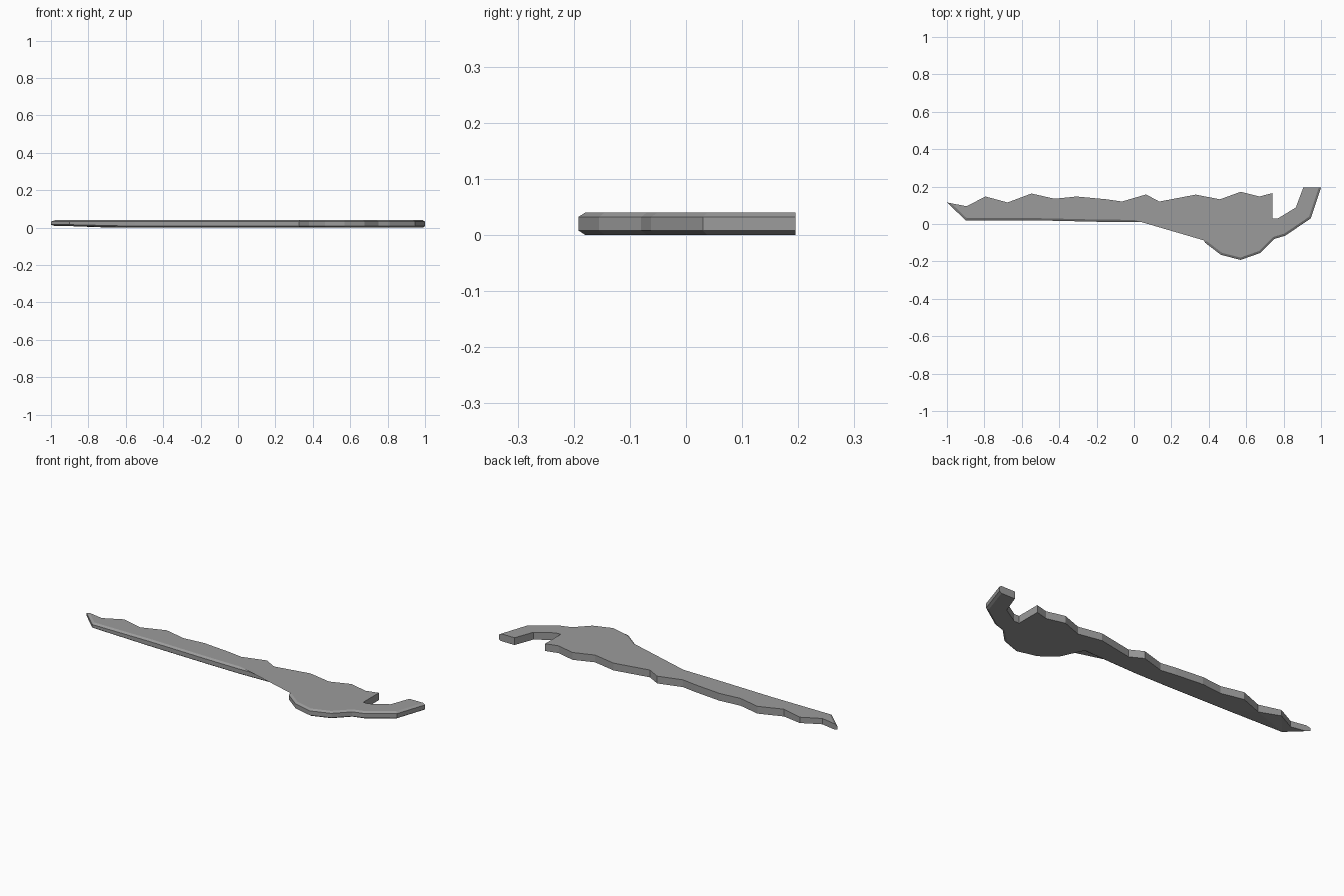
import bpy
import bmesh
from mathutils import Vector

cube = bpy.data.objects.get("Cube")
if cube:
    bpy.data.objects.remove(cube, do_unlink=True)

steel = bpy.data.materials.new("dull grey steel")
steel.use_nodes = True
GREY = (0.33, 0.33, 0.33, 1)
steel.diffuse_color = GREY
steel.node_tree.nodes["Principled BSDF"].inputs["Base Color"].default_value = GREY

# Chamfered lower edge: blade tip, blade, round belly, outside of the hook
lower_edge = [(-1, .115), (-.9, .02), (-.55, .02), (-.2, .012), (0, .01), (.325, .02),
              (.38, -.1), (.465, -.165), (.57, -.192), (.675, -.155), (.75, -.08),
              (.81, -.062), (.945, .03), (1, .195)]
# Square upper edge: inside of the hook, notch, wavy back of the blade
upper_edge = [(.905, .195), (.865, .088), (.77, .03), (.74, .03), (.74, .165),
              (.67, .147), (.57, .172), (.46, .132), (.33, .157), (.135, .12),
              (.065, .158), (-.065, .12), (-.147, .132), (-.307, .147), (-.425, .135),
              (-.548, .163), (-.676, .115), (-.794, .147), (-.895, .095)]
outline = [Vector(p) for p in lower_edge + upper_edge]
count = len(outline)
HEIGHT, CHAMFER, INSET = .04, .008, .012


def inward(a, b):
    d = (b - a).normalized()
    return Vector((-d.y, d.x))


def inset_point(i):
    """Meet the shifted lines of the two edges at a corner."""
    p = outline[i]
    n1 = inward(outline[i - 1], p)
    n2 = inward(p, outline[(i + 1) % count])
    last = len(lower_edge) - 1
    s1 = INSET if 0 < i <= last else 0
    s2 = INSET if i < last else 0
    det = n1.x * n2.y - n1.y * n2.x
    if abs(det) < .001:
        return p + n1 * s1
    return p + Vector(((s1 * n2.y - s2 * n1.y) / det, (s2 * n1.x - s1 * n2.x) / det))


def underside(x):
    """Slight lift of the underside towards the blade tip."""
    return .008 if x < -.75 else 0


# Four stacked rings joined by side faces and closed with two caps
inset = [inset_point(i) for i in range(count)]
bm = bmesh.new()
rings = []
for pts, z, lifted in ((inset, 0, True), (outline, CHAMFER, True),
                       (outline, HEIGHT - CHAMFER, False), (inset, HEIGHT, False)):
    rings.append([bm.verts.new((p.x, p.y, z + (underside(p.x) if lifted else 0)))
                  for p in pts])
for low, high in zip(rings, rings[1:]):
    for i in range(count):
        j = (i + 1) % count
        bm.faces.new((low[i], low[j], high[j], high[i]))
caps = [bm.faces.new(rings[0][::-1]), bm.faces.new(rings[-1])]
bmesh.ops.triangulate(bm, faces=caps)
bmesh.ops.recalc_face_normals(bm, faces=bm.faces)

mesh = bpy.data.meshes.new("hooked_blade")
bm.to_mesh(mesh)
bm.free()
mesh.materials.append(steel)
blade = bpy.data.objects.new("hooked_blade", mesh)
bpy.context.collection.objects.link(blade)
